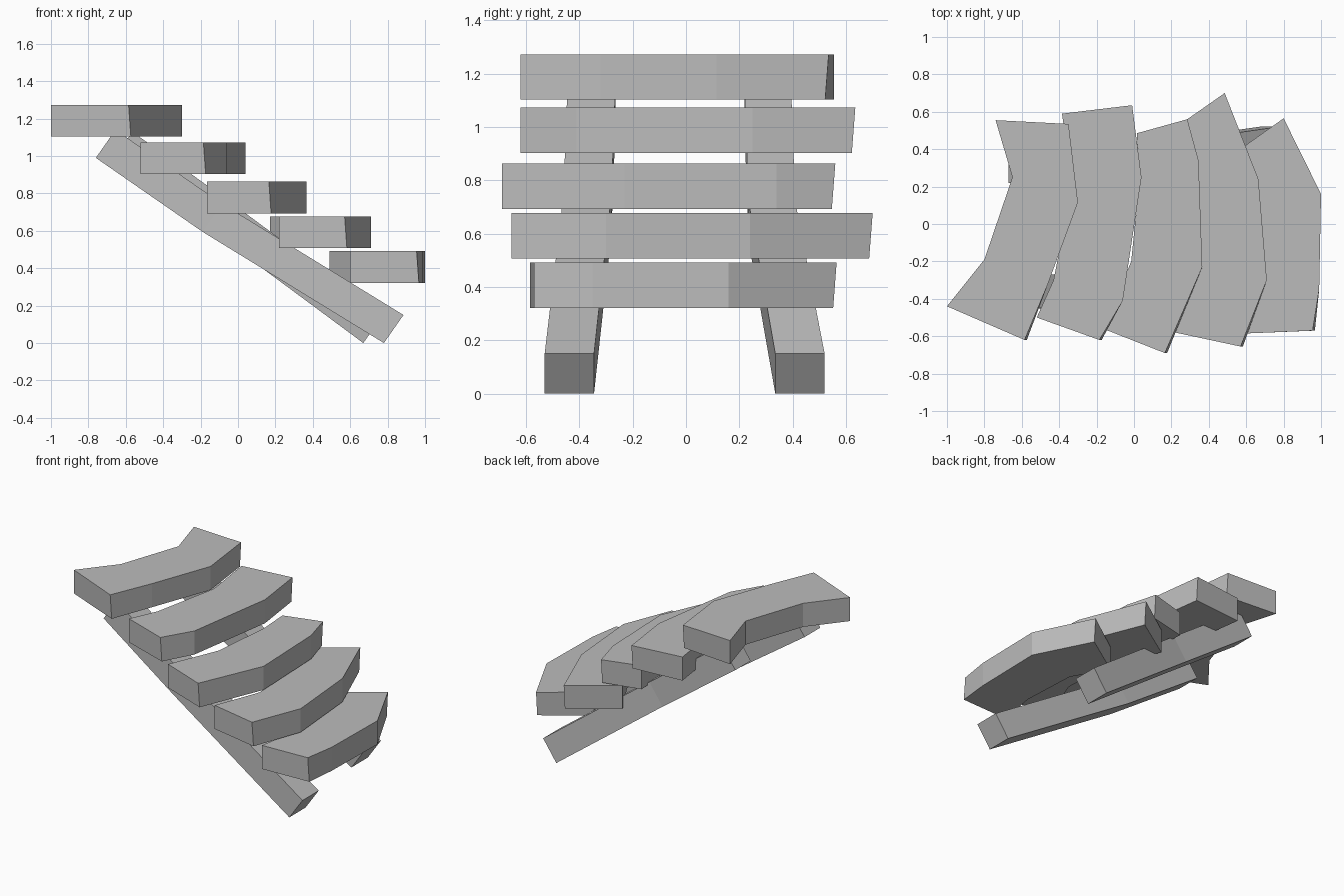
import bpy
import bmesh
from mathutils import Vector

default_cube = bpy.data.objects.get("Cube")
if default_cube:
    bpy.data.objects.remove(default_cube, do_unlink=True)


def make_material(name, colour):
    material = bpy.data.materials.new(name)
    material.use_nodes = True
    material.diffuse_color = colour
    shader = material.node_tree.nodes["Principled BSDF"]
    shader.inputs["Base Color"].default_value = colour
    return material


stone = make_material("plain_grey", (0.5, 0.5, 0.5, 1))


def loft(name, sections):
    """Join four-cornered cross-sections into a closed flat-shaded bar."""
    bm = bmesh.new()
    rings = [[bm.verts.new(corner) for corner in section] for section in sections]
    for ring, following in zip(rings, rings[1:]):
        for i in range(4):
            j = (i + 1) % 4
            bm.faces.new((ring[i], ring[j], following[j], following[i]))
    bm.faces.new(rings[0])
    bm.faces.new(rings[-1])
    bmesh.ops.recalc_face_normals(bm, faces=bm.faces)
    mesh = bpy.data.meshes.new(name)
    bm.to_mesh(mesh)
    bm.free()
    mesh.materials.append(stone)
    part = bpy.data.objects.new(name, mesh)
    bpy.context.collection.objects.link(part)
    return part


def build_step(name, top, back_edge, nose_edge, thickness=0.17):
    """Bent slab between its back edge and its nose, slightly tapered below."""
    sections = []
    last = len(back_edge) - 1
    for i, (back, nose) in enumerate(zip(back_edge, nose_edge)):
        # The nose undercuts a little at its ends
        shift = Vector((0.012 if i == 0 else 0, -0.013 if i == last else 0, 0))
        low = top - thickness
        sections.append([
            Vector((*back, top)), Vector((*nose, top)),
            Vector((*nose, low)) + shift, Vector((*back, low)),
        ])
    return loft(name, sections)


def build_rail(name, stations):
    """Sloping square beam; stations give lower x, z and both side positions."""
    rise = Vector((0.105, 0, 0.15))
    sections = []
    for x, z, inner, outer in stations:
        a, b = Vector((x, inner, z)), Vector((x, outer, z))
        sections.append([a, b, b + rise, a + rise])
    return loft(name, sections)


# Curved treads, highest first
build_step("top_step", 1.273,
           [(-1, -.44), (-.8, -.19), (-.65, .25), (-.74, .555)],
           [(-.585, -.62), (-.46, -.32), (-.3, .115), (-.35, .535)])
build_step("upper_step", 1.073,
           [(-.52, -.5), (-.43, -.3), (-.33, .2), (-.385, .59)],
           [(-.185, -.62), (-.06, -.41), (.04, .25), (-.01, .635)])
build_step("middle_step", .863,
           [(-.165, -.56), (-.015, -.2), (.03, .25), (.015, .485)],
           [(.165, -.69), (.365, -.23), (.345, .34), (.285, .56)])
build_step("lower_step", .677,
           [(.22, -.58), (.345, -.25), (.33, .2), (.17, .48)],
           [(.57, -.655), (.71, -.3), (.665, .24), (.485, .7)])
build_step("bottom_step", .492,
           [(.6, -.585), (.65, -.3), (.63, .1), (.49, .345)],
           [(.955, -.57), (.99, -.35), (1, .16), (.8, .565)])

# Support beams, slightly bent and splayed toward the feet
build_rail("front_support_beam",
           [(-.76, .99, -.265, -.445), (-.19, .595, -.28, -.46), (.78, 0, -.345, -.53)])
build_rail("back_support_beam",
           [(-.67, .98, .22, .395), (-.1, .57, .235, .41), (.67, 0, .335, .52)])
